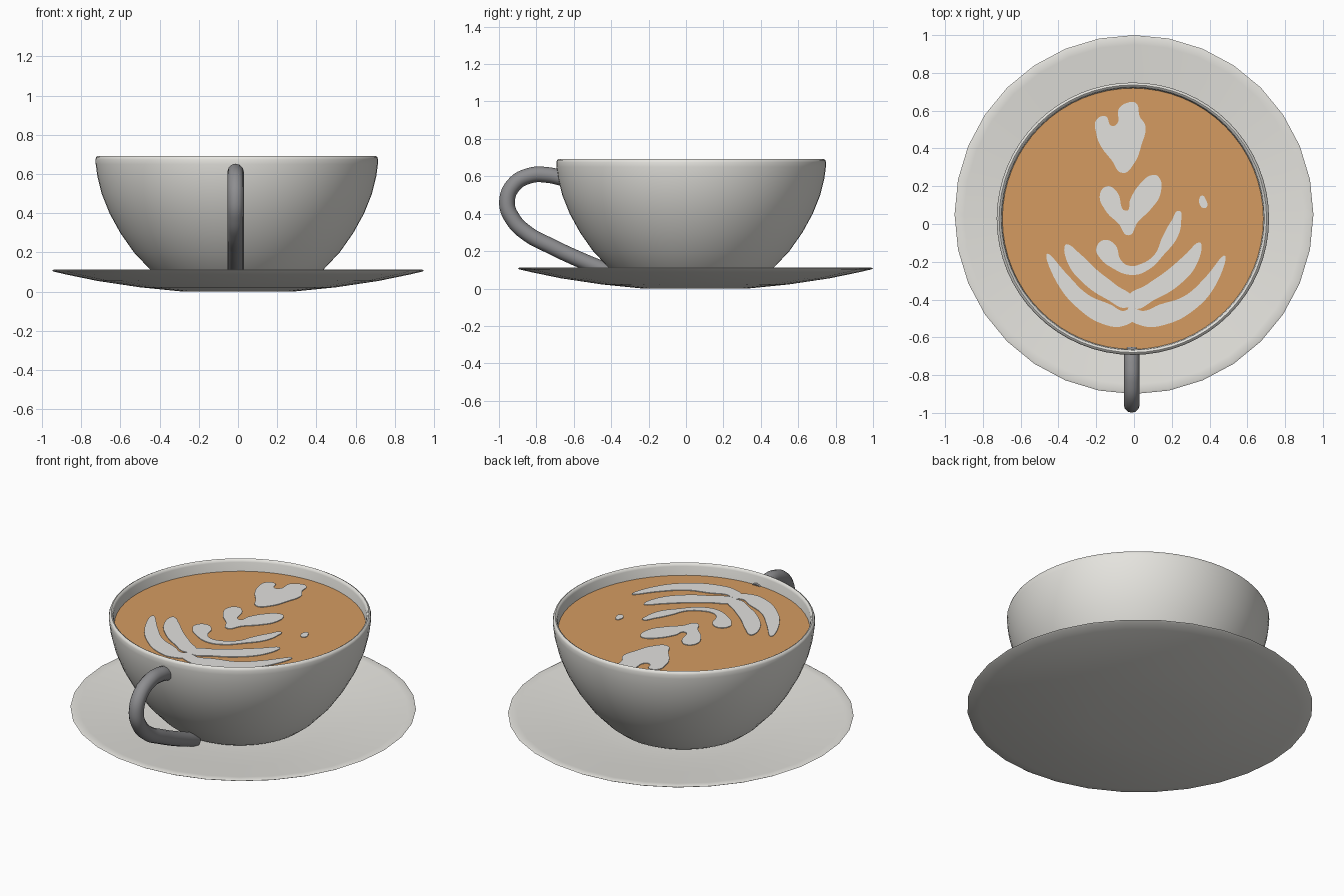
import bpy, bmesh, math
from mathutils import Vector, Matrix

if "Cube" in bpy.data.objects:
    bpy.data.objects.remove(bpy.data.objects["Cube"], do_unlink=True)


def material(name, rgb):
    mat = bpy.data.materials.new(name)
    mat.use_nodes = True
    mat.diffuse_color = (*rgb, 1)
    mat.node_tree.nodes["Principled BSDF"].inputs["Base Color"].default_value = (*rgb, 1)
    return mat


white = material("white porcelain", (0.78, 0.77, 0.73))
grey = material("grey handle", (0.27, 0.27, 0.28))
coffee_brown = material("coffee brown", (0.66, 0.33, 0.12))
foam = material("milk foam", (0.76, 0.75, 0.73))


def select_only(obj):
    bpy.ops.object.select_all(action="DESELECT")
    obj.select_set(True)
    bpy.context.view_layer.objects.active = obj


def smooth(obj, angle):
    select_only(obj)
    bpy.ops.object.shade_smooth_by_angle(angle=math.radians(angle))


def lathe(name, profile, centre, sides, mat):
    """Spin a (radius, height) profile around the vertical axis."""
    bm = bmesh.new()
    verts = [bm.verts.new((r, 0, z)) for r, z in profile]
    edges = [bm.edges.new(pair) for pair in zip(verts, verts[1:])]
    bmesh.ops.spin(bm, geom=verts + edges, cent=(0, 0, 0), axis=(0, 0, 1),
                   angle=math.tau, steps=sides, use_duplicate=False)
    bmesh.ops.remove_doubles(bm, verts=bm.verts, dist=0.0005)
    bmesh.ops.recalc_face_normals(bm, faces=bm.faces)
    mesh = bpy.data.meshes.new(name)
    bm.to_mesh(mesh)
    bm.free()
    obj = bpy.data.objects.new(name, mesh)
    obj.location = (*centre, 0)
    mesh.materials.append(mat)
    bpy.context.collection.objects.link(obj)
    smooth(obj, 50)
    return obj


def curve_object(name, points, mat, cyclic=False, **settings):
    """Smooth curve through the points, turned into a mesh."""
    curve = bpy.data.curves.new(name, "CURVE")
    for key, value in settings.items():
        setattr(curve, key, value)
    spline = curve.splines.new("BEZIER")
    spline.bezier_points.add(len(points) - 1)
    for knot, co in zip(spline.bezier_points, points):
        knot.co = co
        knot.handle_left_type = knot.handle_right_type = "AUTO"
    spline.use_cyclic_u = cyclic
    curve.materials.append(mat)
    obj = bpy.data.objects.new(name, curve)
    bpy.context.collection.objects.link(obj)
    select_only(obj)
    bpy.ops.object.convert(target="MESH")
    return bpy.context.view_layer.objects.active


# Saucer: shallow dish with a thin rounded edge
lathe("saucer", [(0, 0), (0.28, 0), (0.5, 0.022), (0.72, 0.055), (0.88, 0.088),
                 (0.94, 0.102), (0.95, 0.108), (0.94, 0.112), (0.9, 0.108),
                 (0.7, 0.085), (0.5, 0.065), (0.34, 0.055), (0, 0.055)],
      (0, 0.05), 32, white)

# Cup: rounded bowl with a soft lip and an inner wall
CUP = (-0.006, 0.028)
outer = [(0, 0.045), (0.34, 0.045), (0.39, 0.07), (0.44, 0.11), (0.525, 0.2), (0.595, 0.3),
         (0.65, 0.4), (0.69, 0.5), (0.712, 0.59), (0.72, 0.65), (0.721, 0.675)]
lip = [(0.717, 0.687), (0.708, 0.692), (0.7, 0.688), (0.695, 0.675)]
inner = [(0.69, 0.61), (0.66, 0.5), (0.56, 0.3), (0.38, 0.1), (0, 0.08)]
lathe("cup", outer + lip + inner, CUP, 64, white)

# Coffee surface
LEVEL = 0.622
lathe("coffee", [(0, LEVEL), (0.692, LEVEL)], CUP, 64, coffee_brown)

# Handle: round tube looping out of the front
path = [(-0.66, 0.59), (-0.74, 0.607), (-0.83, 0.605), (-0.92, 0.555), (-0.957, 0.46),
        (-0.925, 0.37), (-0.85, 0.295), (-0.72, 0.225), (-0.57, 0.155), (-0.4, 0.085)]
handle = curve_object("handle", [(-0.012, y, z) for y, z in path], grey, dimensions="3D",
                      bevel_depth=0.042, bevel_resolution=4, use_fill_caps=True)
smooth(handle, 50)


def foam_plate(name, outline):
    """Thin plate on the coffee; the outline is in hundredths."""
    plate = curve_object(name, [(x / 100, y / 100, 0) for x, y in outline], foam, cyclic=True,
                         dimensions="2D", fill_mode="BOTH", extrude=0.003, resolution_u=6)
    plate.location.z = LEVEL + 0.001


def foam_leaf(name, spine):
    """Leaf from a spine of (x, y, half width), pointed at its first point."""
    left, right = [], []
    for i, (x, y, w) in enumerate(spine):
        a, b = spine[max(i - 1, 0)], spine[min(i + 1, len(spine) - 1)]
        side = Vector((a[1] - b[1], b[0] - a[0])).normalized() * w
        left.append((x + side.x, y + side.y))
        right.append((x - side.x, y - side.y))
    foam_plate(name, left + right[::-1])


# Foam hearts
foam_plate("foam_top_heart", [
    (-20, 55), (-15, 57), (-12, 52), (-9, 53), (-8, 61), (-4, 64), (1, 64), (3, 57), (6, 52),
    (4, 42), (0, 32), (-6, 27), (-12, 34), (-18, 42), (-20, 48)])
foam_plate("foam_middle_heart", [
    (-18, 16), (-14, 20), (-9, 17), (-4, 7), (-2, 13), (3, 21), (10, 26), (13, 25),
    (14, 16), (9, 8), (2, 1), (-3, -6), (-8, 0), (-15, 7)])
foam_plate("foam_lower_heart", [
    (-20, -13), (-16, -8.5), (-10, -11), (-7, -19), (-3, -22), (4, -21), (11, -16), (15, -7),
    (20, 2), (24, 7), (25, 2), (23, -7), (16, -16), (8, -24), (-1, -27), (-12, -23), (-18, -18)])

# Foam leaves, in two sweeping pairs
foam_leaf("foam_upper_leaf_right", [
    (-36, -11, 0.6), (-32, -18, 4), (-23, -28, 5), (-12, -36, 4.5), (-2, -42, 2.5)])
foam_leaf("foam_upper_leaf_left", [
    (35, -10, 0.6), (30, -19, 4), (20, -29, 5), (9, -36, 4.5), (-2, -42, 3)])
foam_leaf("foam_lower_leaf_right", [
    (-46, -16, 0.5), (-38, -29, 3.5), (-27, -41, 4.5), (-14, -48, 5.5), (-6, -50, 4), (0, -47, 2)])
foam_leaf("foam_lower_leaf_left", [
    (48, -17, 0.5), (40, -31, 3.5), (29, -42, 4.5), (15, -48, 5.5), (5, -50, 4), (-2, -47, 2)])

# Foam stem and a stray drop
foam_leaf("foam_stem", [(-1.5, -40, 2), (-1.5, -44, 1.5), (-1.5, -49, 3)])
foam_plate("foam_drop", [(34.5, 13), (36, 15), (38, 13), (38.5, 9), (36.5, 8.5), (35, 10)])
